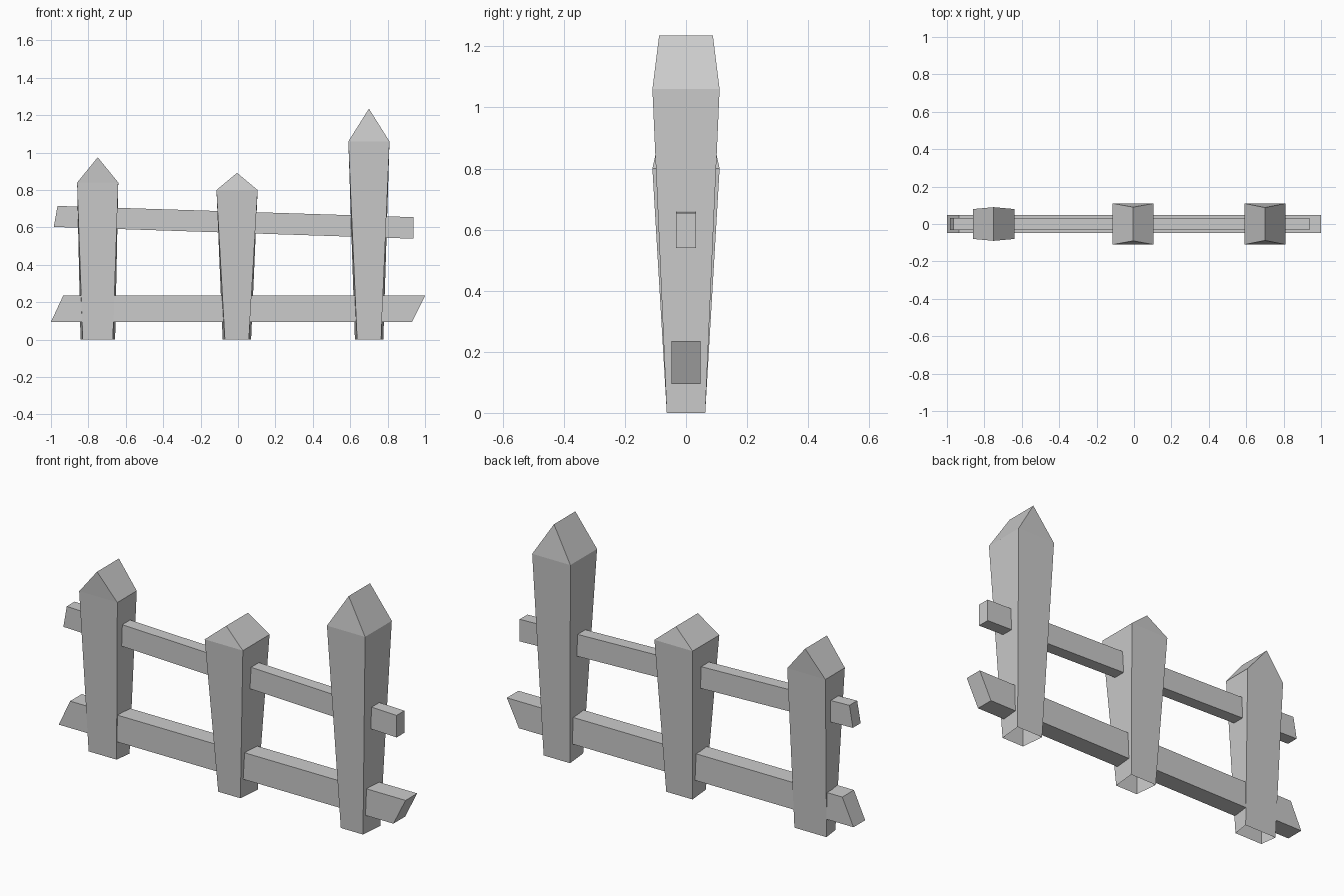
import bpy
import bmesh

if "Cube" in bpy.data.objects:
    bpy.data.objects.remove(bpy.data.objects["Cube"])

grey = bpy.data.materials.new("weathered_grey")
grey.use_nodes = True
colour = (0.6, 0.6, 0.6, 1)
grey.diffuse_color = colour
grey.node_tree.nodes["Principled BSDF"].inputs["Base Color"].default_value = colour


def finish(name, bm):
    bmesh.ops.recalc_face_normals(bm, faces=bm.faces[:])
    mesh = bpy.data.meshes.new(name)
    bm.to_mesh(mesh)
    bm.free()
    mesh.materials.append(grey)
    bpy.context.collection.objects.link(bpy.data.objects.new(name, mesh))


def picket(name, base_x, shoulder_x, tip_x, depths, shoulder_z, tip_z):
    """Tapered post with a ridged top; the foot is open underneath."""
    bm = bmesh.new()
    base_d, shoulder_d, ridge_d = depths
    ends = []
    for side in (-1, 1):
        # the foot is a touch narrower on the front
        trim = 0.012 if side < 0 else 0
        points = [(base_x[0] + trim, base_d, 0),
                  (base_x[1] - trim, base_d, 0),
                  (shoulder_x[1], shoulder_d, shoulder_z),
                  (tip_x, ridge_d, tip_z),
                  (shoulder_x[0], shoulder_d, shoulder_z)]
        ends.append([bm.verts.new((x, side * d, z)) for x, d, z in points])
    front, back = ends
    for end in ends:
        bm.faces.new((end[0], end[1], end[2], end[4]))
        bm.faces.new((end[4], end[2], end[3]))
    for i in range(1, 5):
        j = (i + 1) % 5
        bm.faces.new((front[i], front[j], back[j], back[i]))
    finish(name, bm)


def rail(name, outline, half_depth):
    """Horizontal board extruded from its front outline."""
    bm = bmesh.new()
    face = bm.faces.new([bm.verts.new((x, -half_depth, z)) for x, z in outline])
    new = bmesh.ops.extrude_face_region(bm, geom=[face])["geom"]
    verts = [v for v in new if isinstance(v, bmesh.types.BMVert)]
    bmesh.ops.translate(bm, verts=verts, vec=(0, 2 * half_depth, 0))
    finish(name, bm)


# Pickets
picket("right_picket", (-0.842, -0.657), (-0.86, -0.64), -0.75,
       (0.045, 0.08, 0.09), 0.84, 0.975)
picket("middle_picket", (-0.082, 0.07), (-0.115, 0.105), -0.005,
       (0.063, 0.11, 0.09), 0.80, 0.892)
picket("left_picket", (0.625, 0.777), (0.59, 0.81), 0.70,
       (0.063, 0.11, 0.088), 1.06, 1.235)

# Rails
rail("lower_rail", [(-1, 0.095), (0.93, 0.095), (1, 0.235), (-0.935, 0.235)], 0.048)
rail("upper_rail", [(-0.985, 0.603), (0.937, 0.54), (0.937, 0.655), (-0.965, 0.715)], 0.032)
